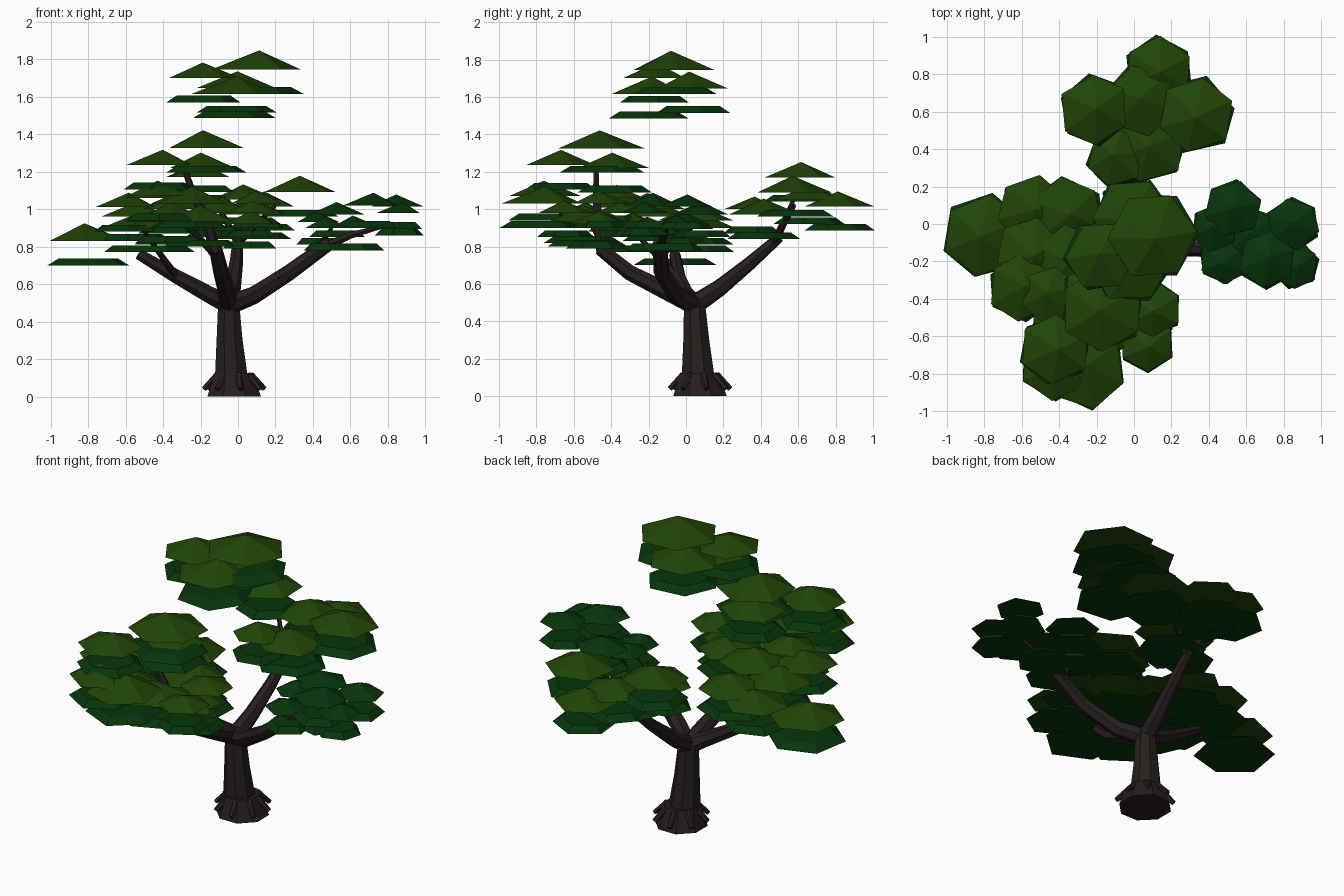
import bpy, bmesh, math, random
from mathutils import Vector

if "Cube" in bpy.data.objects:
    bpy.data.objects.remove(bpy.data.objects["Cube"])

random.seed(7)

def material(name, rgb):
    m = bpy.data.materials.new(name)
    m.diffuse_color = (*rgb, 1)
    m.use_nodes = True
    m.node_tree.nodes["Principled BSDF"].inputs["Base Color"].default_value = m.diffuse_color
    return m

BARK = material("bark brown", (0.021, 0.013, 0.013))
LIGHT = material("light leaf green", (0.014, 0.059, 0.002))
DARK = material("dark leaf green", (0.002, 0.035, 0.003))

def finish(bm, name, mat):
    bmesh.ops.recalc_face_normals(bm, faces=bm.faces)
    me = bpy.data.meshes.new(name)
    bm.to_mesh(me)
    bm.free()
    me.materials.append(mat)
    ob = bpy.data.objects.new(name, me)
    bpy.context.collection.objects.link(ob)
    return ob

def skin(bm, rings):
    n = len(rings[0])
    for a, b in zip(rings, rings[1:]):
        for i in range(n):
            j = (i + 1) % n
            bm.faces.new((a[i], a[j], b[j], b[i]))
    bm.faces.new(rings[0][::-1])
    bm.faces.new(rings[-1])

def limb(name, path, r0, r1, sides=7):
    """Tapered faceted tube along a path."""
    bm = bmesh.new()
    pts = [Vector(p) for p in path]
    rings = []
    for k, p in enumerate(pts):
        d = (pts[min(k + 1, len(pts) - 1)] - pts[max(k - 1, 0)]).normalized()
        ref = Vector((0, 0, 1)) if abs(d.z) < 0.9 else Vector((0, 1, 0))
        u = d.cross(ref).normalized()
        v = d.cross(u)
        r = r0 + (r1 - r0) * k / (len(pts) - 1)
        rings.append([bm.verts.new(p + r * (math.cos(t) * u + math.sin(t) * v))
                      for t in (2 * math.pi * i / sides for i in range(sides))])
    skin(bm, rings)
    return finish(bm, name, BARK)

def upright(name, sections, sides=8):
    """Stack of level rings: (x, y, z, radius)."""
    bm = bmesh.new()
    rings = [[bm.verts.new((x + r * math.cos(2 * math.pi * (i + .5) / sides),
                            y + r * math.sin(2 * math.pi * (i + .5) / sides), z))
              for i in range(sides)] for x, y, z, r in sections]
    skin(bm, rings)
    return finish(bm, name, BARK)

def outline(r, turn):
    """Slightly uneven hexagon as (radius, angle) pairs."""
    return [(r * random.uniform(1.03, 1.09), turn + math.pi * i / 3 + random.uniform(-.06, .06))
            for i in range(6)]

def pad(x, y, z, r, mat, drop=0.13):
    """Leaf pad: shallow cone above, flat dark slab hanging below."""
    turn = math.pi / 2 + random.uniform(-.25, .25) if z < 1.5 else random.uniform(0, .3)
    bm = bmesh.new()
    rim = [bm.verts.new((x + q * math.cos(t), y + q * math.sin(t), z)) for q, t in outline(r, turn)]
    tip = bm.verts.new((x + random.uniform(-.02, .02), y + random.uniform(-.02, .02), z + .41 * r + .008))
    for i in range(len(rim)):
        bm.faces.new((rim[i], rim[(i + 1) % len(rim)], tip))
    bm.faces.new(rim[::-1])
    finish(bm, "leaf_cap", mat)
    bm = bmesh.new()
    shape = outline(r * 1.03, turn + random.uniform(-.2, .2))
    rings = [[bm.verts.new((x + q * s * math.cos(t), y + q * s * math.sin(t), z - drop + h))
              for q, t in shape] for s, h in ((1, 0), (.73, .036))]
    skin(bm, rings)
    finish(bm, "leaf_underside", DARK)

# Trunk and flared foot
upright("trunk", [(-.035, .065, .10, .095), (-.045, .055, .30, .075), (-.05, .045, .51, .060)])
upright("trunk_foot", [(-.02, .075, 0, .155), (-.025, .07, .125, .108)])

# Roots around the foot
for i in range(8):
    a = 2 * math.pi * i / 8 + .2
    c, s = math.cos(a), math.sin(a)
    limb("root", [(-.02 + .09 * c, .075 + .09 * s, .115), (-.02 + .125 * c, .075 + .125 * s, .08),
                  (-.02 + .165 * c, .075 + .165 * s, .04)], .02, .015, 6)

# Main branches
limb("right_branch", [(-.05, .045, .49), (.08, -.05, .54), (.27, -.13, .66), (.49, -.14, .82)], .055, .038)
limb("right_branch_tip", [(.44, -.14, .79), (.6, -.12, .86), (.78, -.1, .91)], .028, .012, 6)
limb("back_branch", [(-.05, .045, .49), (-.03, .18, .58), (-.01, .34, .71), (.0, .5, .85)], .055, .028)
limb("front_branch", [(-.05, .045, .49), (-.06, -.1, .56), (-.09, -.3, .66), (-.12, -.46, .79)], .055, .036)
limb("front_branch_tip", [(-.12, -.45, .77), (-.17, -.47, .95), (-.24, -.48, 1.08), (-.28, -.48, 1.2)], .033, .015, 6)
limb("left_branch", [(-.05, .045, .49), (-.15, .0, .54), (-.33, -.04, .64), (-.53, -.06, .76)], .055, .03)

# Twigs reaching into the leaves
for a, b in [((-.0, .47, .82), (.2, .58, 1.02)), ((0, .47, .82), (-.13, .58, 1.06)),
             ((-.1, -.4, .73), (-.35, -.55, 1.0)), ((-.33, -.05, .64), (-.5, -.28, .88)),
             ((.4, -.14, .75), (.5, .03, .9))]:
    limb("twig", [a, [(p + q) / 2 for p, q in zip(a, b)], b], .022, .01, 6)

# Light leaf pads: crown, front, left, back
for p in [
    (.10, -.065, 1.745, .228), (-.18, -.17, 1.70, .18), (-.01, .035, 1.645, .2), (-.02, -.20, 1.615, .21),
    (-.17, -.45, 1.325, .215), (-.42, -.67, 1.235, .18), (-.19, -.385, 1.22, .18),
    (-.26, -.77, 1.03, .205), (-.42, -.75, 1.07, .18), (.07, -.64, .98, .14), (.10, -.45, 1.03, .145),
    (-.2, -.53, .93, .20), (-.6, -.34, 1.01, .17), (-.45, -.38, 1.06, .15), (.06, -.48, .92, .15),
    (-.80, -.06, .83, .21), (-.54, .07, .90, .18), (-.36, .05, .94, .19), (-.55, -.15, .96, .18),
    (-.33, -.2, 1.0, .19), (-.1, -.3, .98, .18), (-.42, -.28, .90, .18), (-.36, -.55, .95, .19),
    (-.21, .61, 1.17, .18), (.33, .58, 1.09, .195), (.13, .82, 1.015, .175),
    (.08, .42, .97, .19), (-.1, .35, 1.0, .145), (.04, .66, 1.05, .18),
]:
    pad(*p, LIGHT)

# Dark leaf pads on the right branch
for p in [(.53, .08, .97, .145), (.71, -.19, 1.02, .145), (.85, 0, 1.015, .135), (.48, -.19, .90, .125),
          (.86, -.22, .98, .12), (.43, -.02, .93, .12), (.63, -.06, .90, .14)]:
    pad(*p, DARK, .12)
